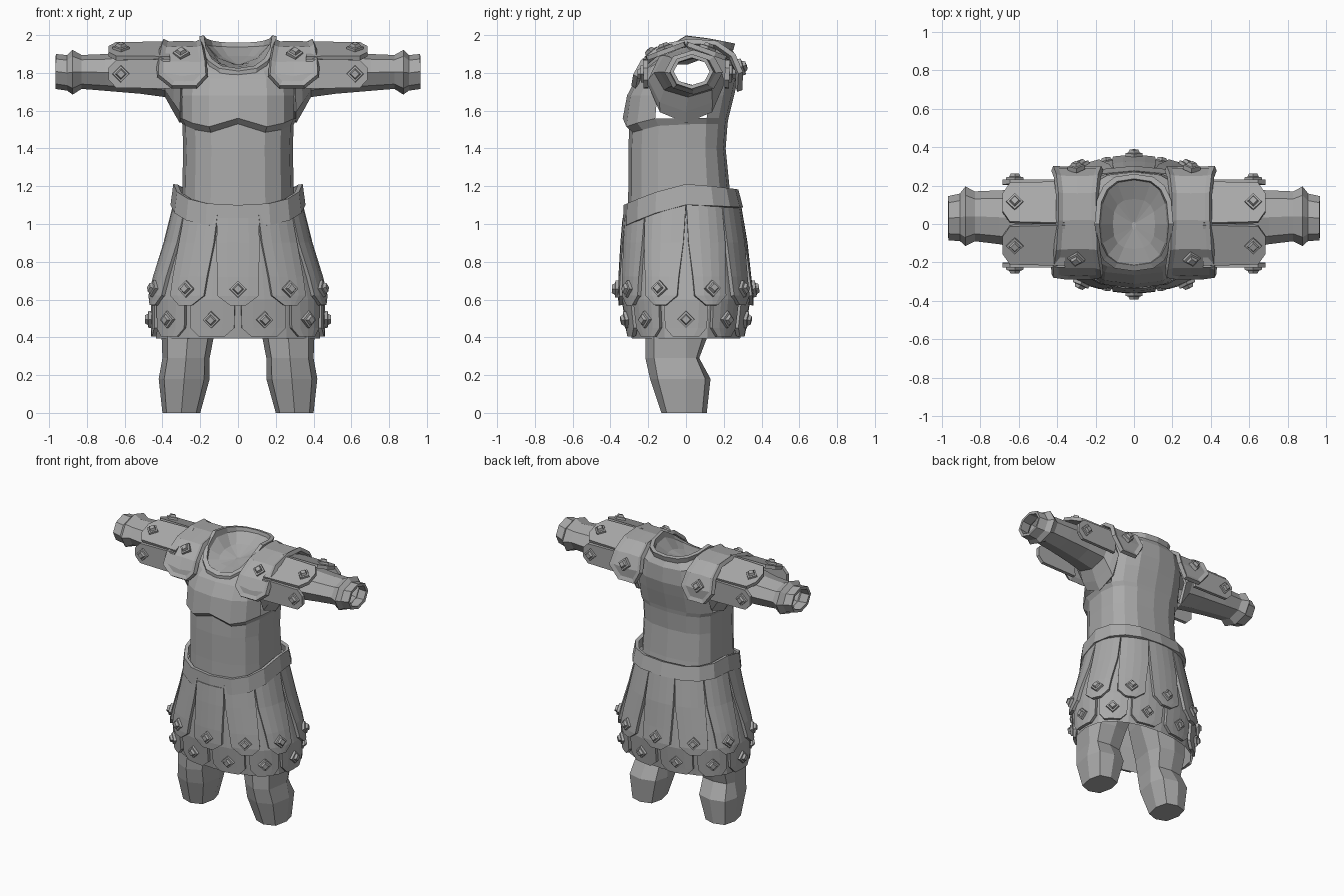
import bpy, bmesh, math
from mathutils import Vector

cube = bpy.data.objects.get("Cube")
if cube:
    bpy.data.objects.remove(cube)

grey = bpy.data.materials.new("plain_grey")
grey.use_nodes = True
grey.diffuse_color = (0.4, 0.4, 0.4, 1)
grey.node_tree.nodes["Principled BSDF"].inputs["Base Color"].default_value = (0.4, 0.4, 0.4, 1)


def loft(name, rows, closed=False, caps=False, thick=0, rim=0, mirror=False, keep=None):
    """Skin rows of points, with optional caps, sunken rim, mirror and thickness."""
    bm = bmesh.new()
    grid = [[bm.verts.new(p) for p in row] for row in rows]
    n = len(grid[0])
    for a, b in zip(grid, grid[1:]):
        for j in range(n if closed else n - 1):
            k = (j + 1) % n
            quad = (a[j], a[k], b[k], b[j])
            mid = sum((v.co for v in quad), Vector()) / 4
            if keep is None or keep(mid):
                bm.faces.new(quad)
    if caps:
        bm.faces.new(grid[0][::-1])
        bm.faces.new(grid[-1])
    if rim:
        bm.normal_update()
        bmesh.ops.inset_region(bm, faces=bm.faces[:], use_boundary=True,
                               use_even_offset=True, thickness=rim, depth=-0.014)
    mesh = bpy.data.meshes.new(name)
    bm.to_mesh(mesh)
    bm.free()
    mesh.materials.append(grey)
    ob = bpy.data.objects.new(name, mesh)
    bpy.context.scene.collection.objects.link(ob)
    if mirror:
        ob.modifiers.new("Mirror", 'MIRROR')
    if thick:
        s = ob.modifiers.new("Solidify", 'SOLIDIFY')
        s.thickness, s.offset = thick, 0
    return ob


def power(v, p):
    return math.copysign(abs(v) ** p, v)


def ring(hw, yf, yb, zf, zs, zb, n=16, p=0.75, xc=0):
    """Horizontal loop with its own front, side and back depth and height."""
    pts = []
    for i in range(n):
        t = math.tau * i / n
        c, s = math.cos(t), math.sin(t)
        z = zs + (zf - zs) * max(c, 0) + (zb - zs) * max(-c, 0)
        y = -power(c, p) * (yf if c > 0 else yb)
        pts.append((xc + hw * power(s, p), y, z))
    return pts


def stud(pos, normal, mirror=False):
    """Diamond rivet: flat base with a raised block."""
    q = Vector(normal).to_track_quat('Z', 'Y')
    rows = []
    for r, h in ((0.046, -0.01), (0.044, 0.014), (0.03, 0.016), (0.022, 0.032)):
        rows.append([Vector(pos) + q @ Vector((r * math.cos(a), r * math.sin(a), h))
                     for a in (math.pi / 2 * i for i in range(4))])
    loft("stud", rows, closed=True, caps=True, mirror=mirror)


# Torso with open armholes and a shallow dish closing the neck
def level(hw, yf, yb, z):
    return ring(hw, yf, yb, z, z, z)


def chest_dip(row):
    """Lower the chest line under each side of the breast."""
    return [(x, y, z - 0.045 * math.sin(min(abs(x) / 0.3, 1) * math.pi) if y < 0 else z)
            for x, y, z in row]


torso = [
    level(0.30, 0.31, 0.26, 1.0), level(0.295, 0.305, 0.23, 1.2),
    level(0.29, 0.305, 0.21, 1.4), chest_dip(level(0.295, 0.30, 0.22, 1.53)),
    chest_dip(level(0.315, 0.335, 0.225, 1.56)), level(0.315, 0.312, 0.255, 1.68),
    level(0.31, 0.265, 0.275, 1.77), ring(0.28, 0.235, 0.27, 1.80, 1.92, 1.88),
    ring(0.18, 0.215, 0.235, 1.82, 1.965, 1.94),
    ring(0.11, 0.13, 0.13, 1.835, 1.88, 1.89), ring(0.01, 0.03, 0.01, 1.845, 1.845, 1.845),
]
loft("torso", torso, closed=True, caps=True,
     keep=lambda m: not (abs(m.x) > 0.28 and m.z > 1.58))

# Raised neckline
loft("neckline_rim", [
    ring(0.195, 0.245, 0.25, 1.785, 1.93, 1.92), ring(0.205, 0.245, 0.26, 1.81, 1.995, 1.955),
    ring(0.18, 0.215, 0.235, 1.825, 1.998, 1.96), ring(0.17, 0.205, 0.225, 1.80, 1.95, 1.92)],
    closed=True)

# Belt dipping at the front
loft("belt", [ring(0.345, 0.322, 0.29, 0.985, 1.10, 1.085),
              ring(0.33, 0.318, 0.265, 1.10, 1.21, 1.18)], closed=True, thick=0.025)

# Sleeves flaring into the armholes, ending in open cuffs
sleeve = []
for x, yc, ry, z0, z1 in ((0.30, 0, 0.19, 1.54, 1.93), (0.335, 0, 0.19, 1.60, 1.93),
                          (0.38, 0.01, 0.17, 1.68, 1.92), (0.52, 0.02, 0.15, 1.70, 1.91),
                          (0.70, 0.035, 0.13, 1.715, 1.89), (0.83, 0.04, 0.12, 1.725, 1.885),
                          (0.875, 0.04, 0.145, 1.695, 1.912), (0.90, 0.035, 0.115, 1.715, 1.885),
                          (0.965, 0.03, 0.105, 1.725, 1.89)):
    zc, rz = (z0 + z1) / 2, (z1 - z0) / 2
    sleeve.append([(x, yc + ry * math.cos(a), zc + rz * math.sin(a))
                   for a in (math.tau * i / 8 + math.pi / 2 for i in range(8))])
loft("sleeve", sleeve, closed=True, thick=0.02, mirror=True)

# Sleeve flaps with pointed ends
arc = [(-0.212, 1.715), (-0.215, 1.875), (0.0, 1.955), (0.22, 1.875), (0.215, 1.715)]
for a, b in zip(arc, arc[1:]):
    a, b = Vector((0, *a)), Vector((0, *b))
    mid, half = (a + b) / 2, (b - a) / 2
    rows = [[mid + half * k * w + Vector((x, 0, 0)) for k in (-1, 0, 1)]
            for x, w in ((0.36, 0.98), (0.52, 0.95), (0.645, 0.92), (0.685, 0.4))]
    loft("sleeve_flap", rows, thick=0.025, mirror=True)
    out = Vector((1, 0, 0)).cross(half).normalized()
    stud(mid + out * 0.012 + Vector((0.62, 0, 0)), out, mirror=True)

# Shoulder guards arching from chest to back
guard = [(-0.278, 1.725, 0.22, 0.35), (-0.268, 1.785, 0.165, 0.425), (-0.228, 1.86, 0.17, 0.425),
         (-0.13, 1.94, 0.185, 0.41), (0.02, 1.968, 0.19, 0.40), (0.16, 1.958, 0.19, 0.40),
         (0.25, 1.895, 0.18, 0.41), (0.29, 1.80, 0.165, 0.425), (0.285, 1.705, 0.22, 0.35)]
loft("shoulder_guard", [[(x0, y, z), ((x0 + x1) / 2, y, z), (x1, y, z)]
                        for y, z, x0, x1 in guard], thick=0.028, rim=0.028, mirror=True)
stud((0.30, -0.18, 1.90), (0.1, -0.65, 0.75), mirror=True)
stud((0.30, 0.29, 1.83), (0.1, 1, 0.35), mirror=True)

# Skirt shape: height, half width, front depth, back depth
SKIRT = [(0.38, 0.455, 0.305, 0.305), (0.60, 0.455, 0.335, 0.335), (0.80, 0.405, 0.33, 0.31),
         (0.95, 0.35, 0.317, 0.295), (1.16, 0.305, 0.30, 0.255)]


def skirt(t, z, off=0.0):
    for a, b in zip(SKIRT, SKIRT[1:]):
        if z <= b[0]:
            break
    k = (z - a[0]) / (b[0] - a[0])
    hw, yf, yb = (a[i] + (b[i] - a[i]) * k + off for i in (1, 2, 3))
    c = math.cos(t)
    return Vector((hw * math.sin(t), -power(c, 0.8) * (yf if c > 0 else yb), z))


loft("skirt_lining", [[skirt(math.tau * i / 20, z, -0.02) for i in range(20)]
                      for z in (0.395, 0.6, 0.8, 1.0)], closed=True)


# Two staggered layers of ten straps
def strap(name, t0, off, rows, stud_z):
    top = 1.13 - 0.10 * max(math.cos(t0), 0)
    grid = [[skirt(t0 + math.radians(h) * k, z, off) for k in (-1, -0.5, 0, 0.5, 1)]
            for z, h in rows + [(top, 18)]]
    loft(name, grid, thick=0.022)
    d = 0.02
    normal = (skirt(t0 + d, stud_z) - skirt(t0 - d, stud_z)).cross(
        skirt(t0, stud_z + d) - skirt(t0, stud_z - d)).normalized()
    stud(skirt(t0, stud_z, off) + normal * 0.012, normal)


for i in range(10):
    t = math.tau * i / 10
    strap("outer_strap", t, 0.015, [(0.57, 5), (0.62, 13.5), (0.72, 14.5), (0.9, 17)], 0.655)
    strap("under_strap", t + math.pi / 10, -0.006,
          [(0.405, 9), (0.45, 15.5), (0.6, 16), (0.8, 17)], 0.495)

# Legs with bent knees
legs = []
for z, xc, rx, yf, yb in ((0, 0.30, 0.10, 0.13, 0.11), (0.18, 0.285, 0.135, 0.19, 0.13),
                          (0.29, 0.275, 0.125, 0.215, 0.07), (0.42, 0.265, 0.14, 0.215, 0.12),
                          (0.62, 0.22, 0.17, 0.20, 0.16), (0.85, 0.17, 0.165, 0.20, 0.20)):
    legs.append(ring(rx, yf, yb, z, z, z, n=8, p=0.7, xc=xc))
loft("leg", legs, closed=True, caps=True, mirror=True)
